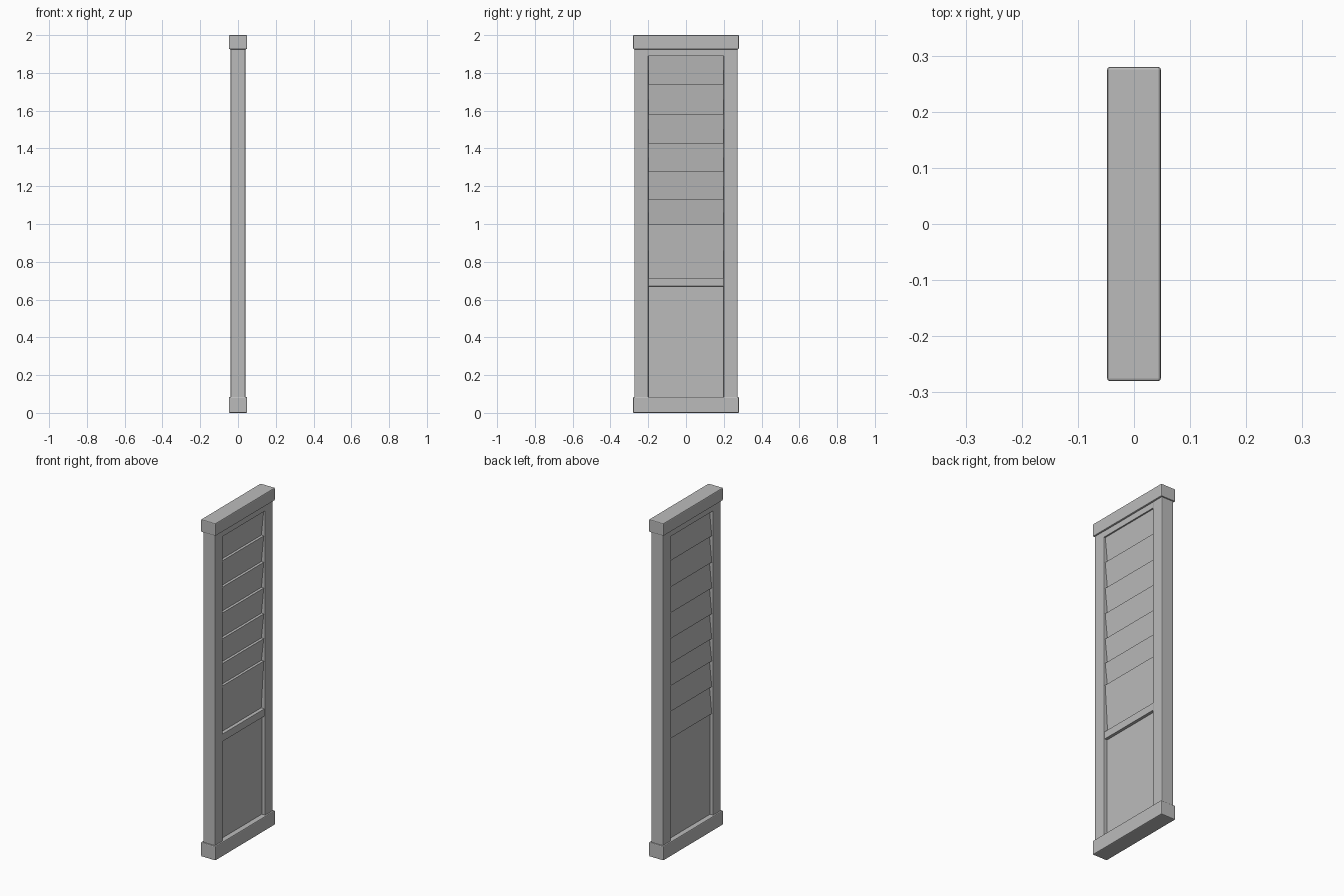
import bpy, bmesh

cube = bpy.data.objects.get("Cube")
if cube:
    bpy.data.objects.remove(cube, do_unlink=True)

grey = bpy.data.materials.new("plain_grey")
grey.use_nodes = True
grey.diffuse_color = (0.5, 0.5, 0.5, 1)
grey.node_tree.nodes["Principled BSDF"].inputs["Base Color"].default_value = (0.5, 0.5, 0.5, 1)


def finish(name, bm, bevel=0):
    bmesh.ops.recalc_face_normals(bm, faces=bm.faces)
    mesh = bpy.data.meshes.new(name)
    bm.to_mesh(mesh)
    bm.free()
    mesh.materials.append(grey)
    ob = bpy.data.objects.new(name, mesh)
    bpy.context.collection.objects.link(ob)
    if bevel:
        mod = ob.modifiers.new("soft_edges", 'BEVEL')
        mod.width = bevel
        mod.segments = 2
    return ob


def prism(name, profile, half_y, bevel=0, centre_y=0):
    """Extrude an (x, z) profile along y."""
    bm = bmesh.new()
    verts = [bm.verts.new((x, centre_y - half_y, z)) for x, z in profile]
    face = bm.faces.new(verts)
    out = bmesh.ops.extrude_face_region(bm, geom=[face])
    moved = [v for v in out["geom"] if isinstance(v, bmesh.types.BMVert)]
    bmesh.ops.translate(bm, verts=moved, vec=(0, 2 * half_y, 0))
    return finish(name, bm, bevel)


def box(name, x0, x1, half_y, z0, z1, bevel=0, centre_y=0):
    return prism(name, [(x0, z0), (x1, z0), (x1, z1), (x0, z1)], half_y, bevel, centre_y)


# Frame: caps at both ends, two stiles and a thin head rail
box("bottom_cap", -0.048, 0.048, 0.28, 0, 0.085, 0.005)
box("top_cap", -0.048, 0.048, 0.28, 1.925, 2, 0.005)
for name, side in (("right_stile", -1), ("left_stile", 1)):
    box(name, -0.039, 0.039, 0.037, 0.04, 1.96, 0.005, side * 0.236)
box("head_rail", -0.038, 0.038, 0.21, 1.89, 1.94)

# Lower panel and the ledge above it
box("lower_panel", -0.018, 0.017, 0.21, 0.05, 0.7)
box("middle_rail", -0.015, 0.034, 0.2, 0.67, 0.715, 0.002)

# Tilted slats: tops lean to +x, bottoms to -x
edges = [1.895, 1.74, 1.583, 1.43, 1.277, 1.13, 0.997]
for i, (top, bottom) in enumerate(zip(edges, edges[1:])):
    prism(f"slat_{i + 1}", [(0.03, top), (0.014, bottom), (-0.03, bottom), (-0.014, top)], 0.205)

# Tall slat on one face, two short slats on the other
prism("tall_slat", [(0.03, 0.997), (0.012, 0.7), (0, 0.7), (0, 0.997)], 0.205)
for i, (top, bottom) in enumerate(((0.997, 0.845), (0.845, 0.685))):
    prism(f"back_slat_{i + 1}", [(0, top), (0, bottom), (-0.03, bottom), (-0.014, top)], 0.205)
